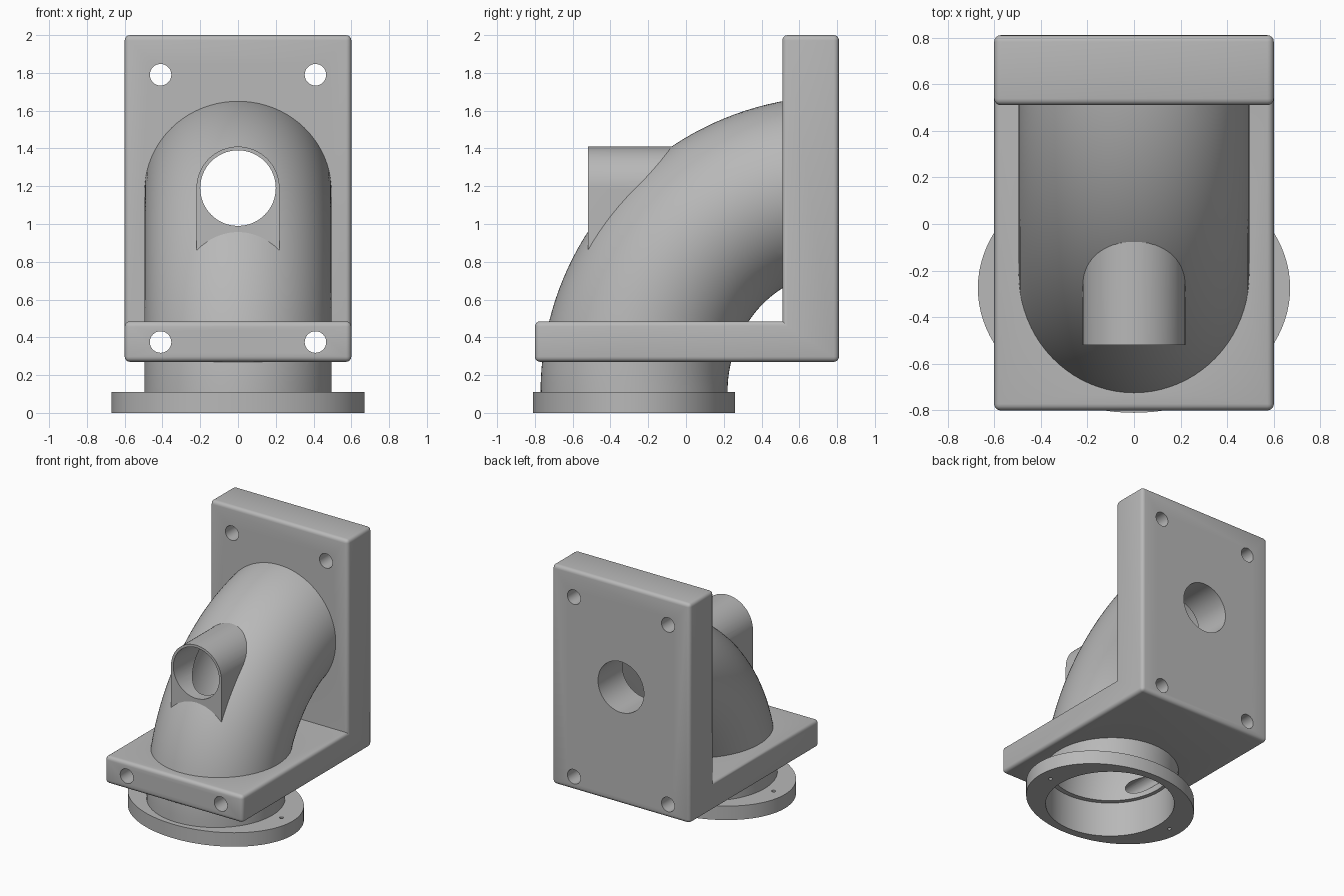
import bpy
import bmesh
from math import sin, cos, pi
from mathutils import Matrix

cube = bpy.data.objects.get("Cube")
if cube:
    bpy.data.objects.remove(cube, do_unlink=True)

grey = bpy.data.materials.new("plain grey")
grey.use_nodes = True
GREY = (0.48, 0.48, 0.48, 1)
grey.diffuse_color = GREY
grey.node_tree.nodes["Principled BSDF"].inputs["Base Color"].default_value = GREY

PIPE_Y = -0.275   # axis of the vertical pipe mouth
PLATE_FRONT = 0.51


def make_object(name, bm):
    bmesh.ops.recalc_face_normals(bm, faces=bm.faces)
    mesh = bpy.data.meshes.new(name)
    bm.to_mesh(mesh)
    bm.free()
    mesh.materials.append(grey)
    obj = bpy.data.objects.new(name, mesh)
    bpy.context.collection.objects.link(obj)
    return obj


def cylinder(name, rx, ry, length, center, along_y=False, sides=64):
    bm = bmesh.new()
    bmesh.ops.create_cone(bm, cap_ends=True, segments=sides,
                          radius1=1, radius2=1, depth=length)
    bmesh.ops.scale(bm, vec=(rx, ry, 1), verts=bm.verts)
    if along_y:
        bmesh.ops.rotate(bm, matrix=Matrix.Rotation(pi / 2, 3, 'X'), verts=bm.verts)
    bmesh.ops.translate(bm, vec=center, verts=bm.verts)
    return make_object(name, bm)


def extrude_profile(bm, points, vec):
    face = bm.faces.new([bm.verts.new(p) for p in points])
    new = bmesh.ops.extrude_face_region(bm, geom=[face])["geom"]
    bmesh.ops.translate(bm, vec=vec,
                        verts=[v for v in new if isinstance(v, bmesh.types.BMVert)])
    bmesh.ops.recalc_face_normals(bm, faces=bm.faces)


def elbow(name, wall, end_y=None, steps=40, sides=80):
    """Quarter bend between an inner and an outer arc, shrunk by a wall."""
    bm = bmesh.new()
    cy, cz = 0.8, 0.11
    rings = []
    for i in range(-1, steps + 1):
        t = max(i, 0) / steps * pi / 2
        drop = 0.06 if i < 0 else 0
        yi, zi = cy - (0.58 + wall) * cos(t), cz + (0.635 + wall) * sin(t) - drop
        yo, zo = cy - (1.57 - wall) * cos(t), cz + (1.567 - wall) * sin(t) - drop
        ring = []
        for k in range(sides):
            a = 2 * pi * k / sides
            f = (1 + cos(a)) / 2
            ring.append(bm.verts.new(((0.495 - wall) * sin(a),
                                      yi + (yo - yi) * f, zi + (zo - zi) * f)))
        rings.append(ring)
    for lower, upper in zip(rings, rings[1:]):
        for k in range(sides):
            n = (k + 1) % sides
            bm.faces.new((lower[k], lower[n], upper[n], upper[k]))
    bm.faces.new(rings[0])
    bm.faces.new(rings[-1])
    if end_y is not None:
        geom = bm.verts[:] + bm.edges[:] + bm.faces[:]
        bmesh.ops.bisect_plane(bm, geom=geom, plane_co=(0, end_y, 0),
                               plane_no=(0, 1, 0), clear_outer=True)
        bmesh.ops.holes_fill(bm, edges=[e for e in bm.edges if e.is_boundary])
    return make_object(name, bm)


def combine(target, tool, operation):
    mod = target.modifiers.new(operation.lower(), 'BOOLEAN')
    mod.operation = operation
    mod.solver = 'EXACT'
    mod.object = tool
    tool.hide_render = True
    bpy.context.view_layer.objects.active = target
    bpy.ops.object.modifier_apply(modifier=mod.name)
    bpy.data.objects.remove(tool, do_unlink=True)


# L-shaped bracket with rounded outer edges
bm = bmesh.new()
profile = [(-0.8, 0.27), (0.81, 0.27), (0.81, 2.0),
           (PLATE_FRONT, 2.0), (PLATE_FRONT, 0.485), (-0.8, 0.485)]
extrude_profile(bm, [(-0.6, y, z) for y, z in profile], (1.2, 0, 0))
convex = [e for e in bm.edges if e.calc_face_angle_signed() > 0.1]
bmesh.ops.bevel(bm, geom=convex, offset=0.028, segments=4, profile=0.5, affect='EDGES')
body = make_object("elbow_bracket", bm)

# Bent pipe and its oval bottom flange
combine(body, elbow("bent_pipe", 0), 'UNION')
combine(body, cylinder("flange", 0.67, 0.535, 0.11, (0, PIPE_Y, 0.055), sides=96), 'UNION')

# Arched sight tube on the front of the bend
bm = bmesh.new()
TUBE_Z, TUBE_R = 1.19, 0.22
arch = [(TUBE_R * cos(pi * i / 32), -0.52, TUBE_Z + TUBE_R * sin(pi * i / 32))
        for i in range(33)]
arch += [(-TUBE_R, -0.52, 0.8), (TUBE_R, -0.52, 0.8)]
extrude_profile(bm, arch, (0, 0.6, 0))
combine(body, make_object("sight_tube", bm), 'UNION')

# Hollow interior, closed by the back plate, with a wider mouth
combine(body, elbow("bend_hollow", 0.05, end_y=PLATE_FRONT - 0.003), 'DIFFERENCE')
combine(body, cylinder("mouth_hollow", 0.474, 0.474, 0.38, (0, PIPE_Y, 0.09)), 'DIFFERENCE')

# Straight bore, corner mounting holes and small flange screw holes
combine(body, cylinder("sight_bore", 0.2, 0.2, 3, (0, 0, TUBE_Z), True), 'DIFFERENCE')
for side in (-1, 1):
    for z in (0.375, 1.79):
        combine(body, cylinder("mount_hole", 0.057, 0.057, 3, (side * 0.41, 0, z),
                               True, 32), 'DIFFERENCE')
    combine(body, cylinder("screw_hole", 0.015, 0.015, 0.3, (side * 0.572, PIPE_Y, 0.05),
                           sides=16), 'DIFFERENCE')

# Smooth curves, sharp edges
bpy.ops.object.select_all(action='DESELECT')
body.select_set(True)
bpy.context.view_layer.objects.active = body
bpy.ops.object.shade_smooth_by_angle(angle=pi / 6)
